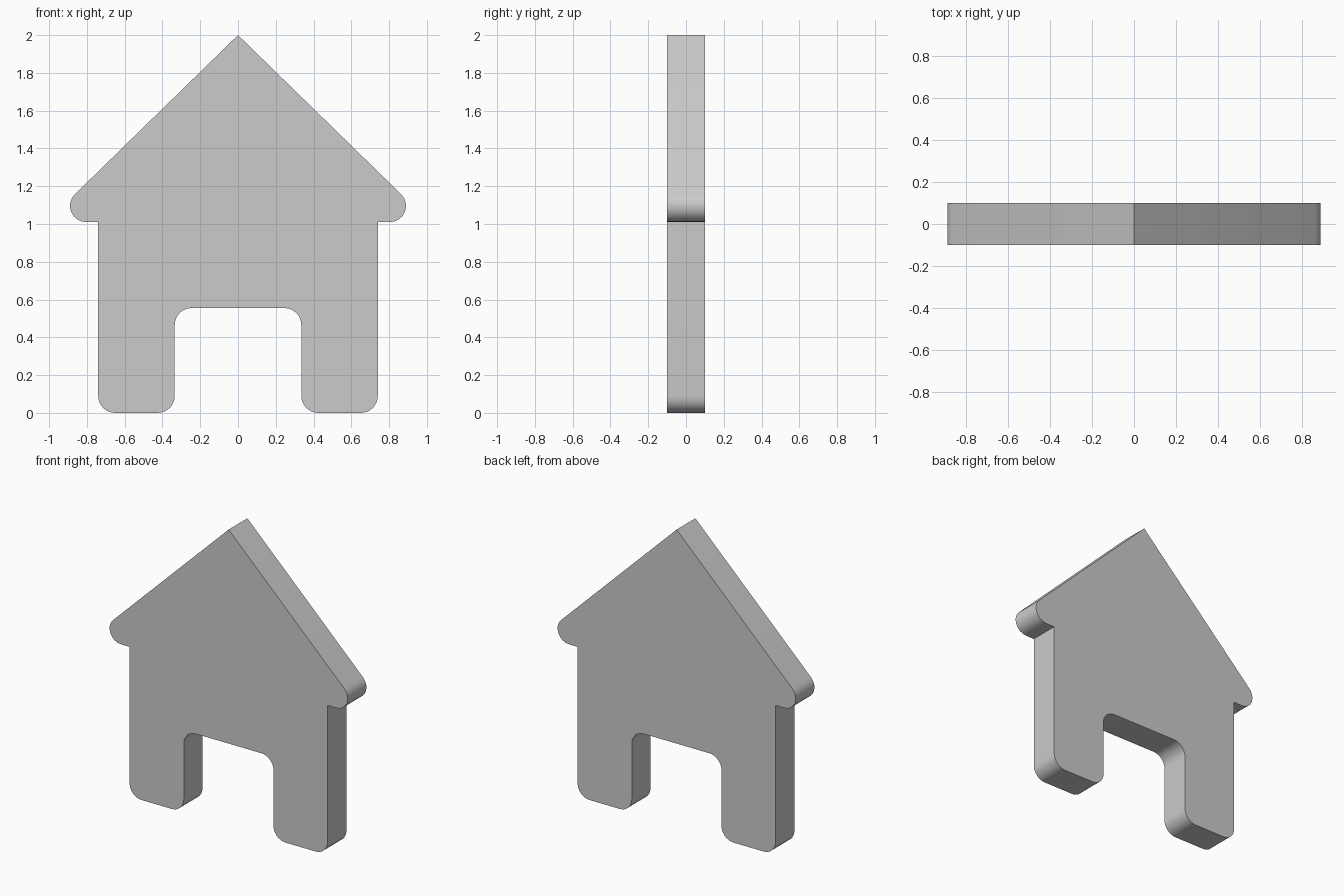
import bpy, bmesh, math
from mathutils import Vector

cube = bpy.data.objects.get("Cube")
if cube:
    bpy.data.objects.remove(cube, do_unlink=True)

THICKNESS = 0.2
RADIUS = 0.09


def fillet(prev, corner, nxt, radius, steps=8):
    """Points of an arc that rounds one corner of the outline."""
    a, b = (prev - corner).normalized(), (nxt - corner).normalized()
    half = a.angle(b) / 2
    centre = corner + (a + b).normalized() * radius / math.sin(half)
    reach = radius / math.tan(half)
    start, end = corner + a * reach - centre, corner + b * reach - centre
    sweep = start.angle(end)
    return [centre + (start * math.sin((1 - i / steps) * sweep)
                      + end * math.sin(i / steps * sweep)) / math.sin(sweep)
            for i in range(steps + 1)]


# Right half of the house outline, from the apex to the doorway: x, z, radius
half = [(0, 2, 0), (1.015, 1.01, 0.086), (0.74, 1.01, 0), (0.74, 0, RADIUS),
        (0.335, 0, RADIUS), (0.335, 0.555, RADIUS)]
corners = half + [(-x, z, r) for x, z, r in reversed(half[1:])]

# Round the eaves, feet and doorway
points = [Vector((x, 0, z)) for x, z, r in corners]
outline = []
for i, (x, z, r) in enumerate(corners):
    if r:
        outline += fillet(points[i - 1], points[i], points[(i + 1) % len(points)], r)
    else:
        outline.append(points[i])

# Extrude the outline into a flat slab
bm = bmesh.new()
shift = Vector((0, -THICKNESS / 2, 0))
face = bm.faces.new([bm.verts.new(p + shift) for p in outline])
new = bmesh.ops.extrude_face_region(bm, geom=[face], use_keep_orig=True)["geom"]
bmesh.ops.translate(bm, vec=(0, THICKNESS, 0),
                    verts=[v for v in new if isinstance(v, bmesh.types.BMVert)])
bmesh.ops.recalc_face_normals(bm, faces=bm.faces)
mesh = bpy.data.meshes.new("house_slab")
bm.to_mesh(mesh)
bm.free()

house = bpy.data.objects.new("house_slab", mesh)
bpy.context.collection.objects.link(house)

# Plain grey
grey = bpy.data.materials.new("light_grey")
grey.use_nodes = True
colour = (0.6, 0.6, 0.6, 1)
grey.diffuse_color = colour
grey.node_tree.nodes["Principled BSDF"].inputs["Base Color"].default_value = colour
mesh.materials.append(grey)

# Smooth rounded corners, crisp edges
bpy.ops.object.select_all(action="DESELECT")
house.select_set(True)
bpy.context.view_layer.objects.active = house
bpy.ops.object.shade_smooth_by_angle(angle=math.radians(30))
